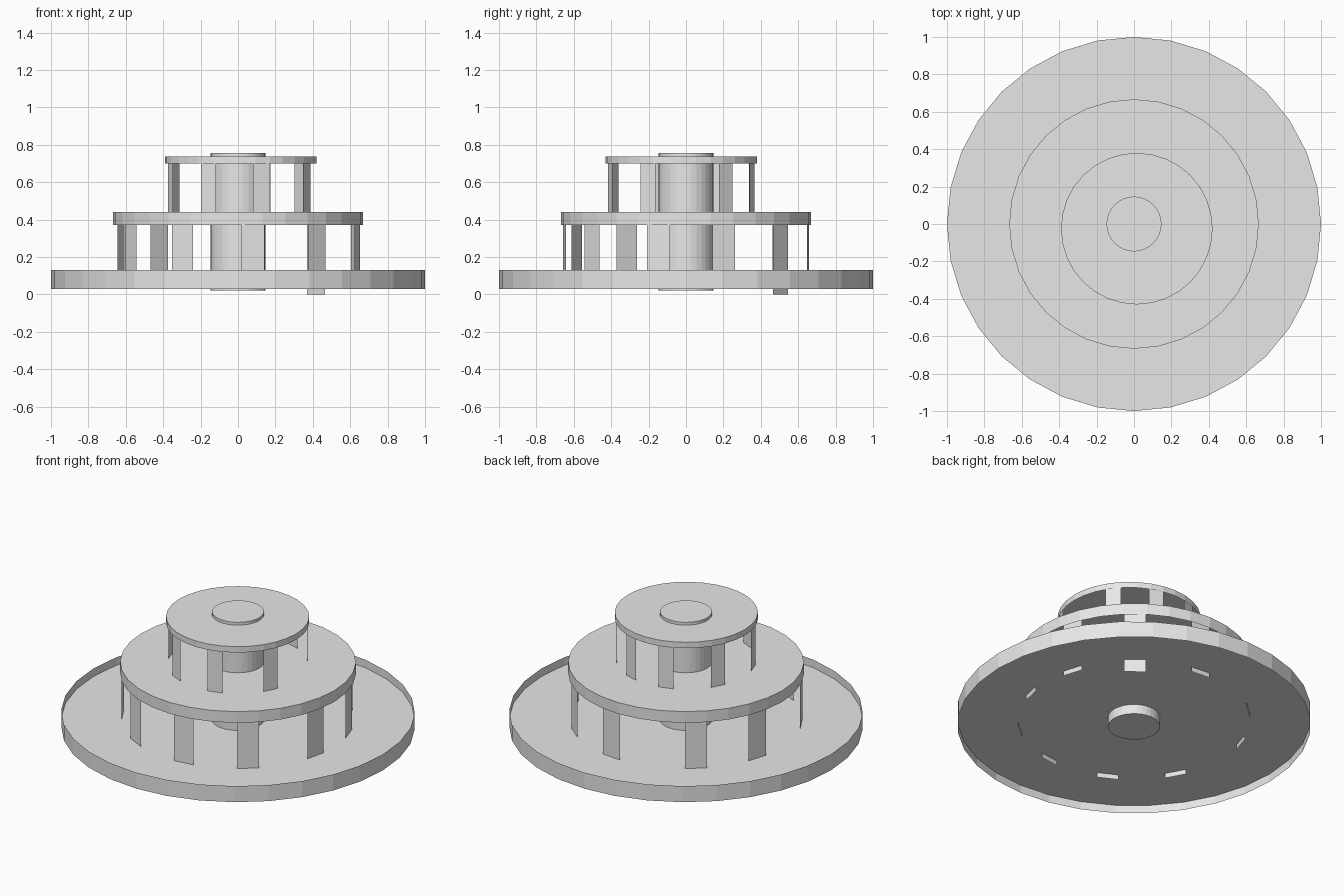
import bpy, bmesh
from math import radians
from mathutils import Matrix, Vector

cube = bpy.data.objects.get("Cube")
if cube:
    bpy.data.objects.remove(cube)

grey = bpy.data.materials.new("light_grey")
grey.use_nodes = True
colour = (0.8, 0.8, 0.8, 1)
grey.diffuse_color = colour
grey.node_tree.nodes["Principled BSDF"].inputs["Base Color"].default_value = colour


def finish(bm, name):
    mesh = bpy.data.meshes.new(name)
    bm.to_mesh(mesh)
    bm.free()
    mesh.materials.append(grey)
    obj = bpy.data.objects.new(name, mesh)
    bpy.context.collection.objects.link(obj)
    return obj


def cylinder(name, radius, bottom, top, centre=(0, 0), capped=True):
    """Faceted cylinder; without caps it is a thin open band."""
    bm = bmesh.new()
    place = Matrix.Translation((*centre, (bottom + top) / 2))
    bmesh.ops.create_cone(bm, cap_ends=capped, segments=32, radius1=radius,
                          radius2=radius, depth=top - bottom, matrix=place)
    return finish(bm, name)


def plate(name, radius, z, centre=(0, 0)):
    """Thin round shelf."""
    bm = bmesh.new()
    bmesh.ops.create_circle(bm, cap_ends=True, segments=32, radius=radius,
                            matrix=Matrix.Translation((*centre, z)))
    return finish(bm, name)


def strut(name, angle, radius, width, bottom, top, centre=(0, 0)):
    """Upright flat strip facing outward at the given angle."""
    bm = bmesh.new()
    turn = Matrix.Translation((*centre, 0)) @ Matrix.Rotation(radians(angle), 4, "Z")
    h = width / 2
    corners = [(-h, bottom), (h, bottom), (h, top), (-h, top)]
    bm.faces.new([bm.verts.new(turn @ Vector((radius, y, z))) for y, z in corners])
    return finish(bm, name)


# Three tiers: round shelf with a rim band
TOP_CENTRE = (0.015, -0.025)
cylinder("base_rim", 1.0, 0.03, 0.13, capped=False)
plate("base_floor", 1.0, 0.08)
cylinder("middle_rim", 0.667, 0.37, 0.44, capped=False)
plate("middle_shelf", 0.667, 0.44)
cylinder("top_rim", 0.405, 0.70, 0.737, TOP_CENTRE, capped=False)
plate("top_shelf", 0.405, 0.737, TOP_CENTRE)

# Central column through all tiers
cylinder("central_column", 0.147, 0.02, 0.755)

# Lower struts, one of which reaches the ground
for i, angle in enumerate((18, 50.5, 85, 130, 163, 209, 243, 277, 310, 347)):
    strut(f"lower_strut_{i + 1}", angle, 0.655, 0.125, 0 if i == 1 else 0.05, 0.42)

# Upper struts
for i, angle in enumerate((37, 73, 108, 152, 198, 244, 286, 333)):
    strut(f"upper_strut_{i + 1}", angle, 0.395, 0.09, 0.42, 0.72, TOP_CENTRE)
